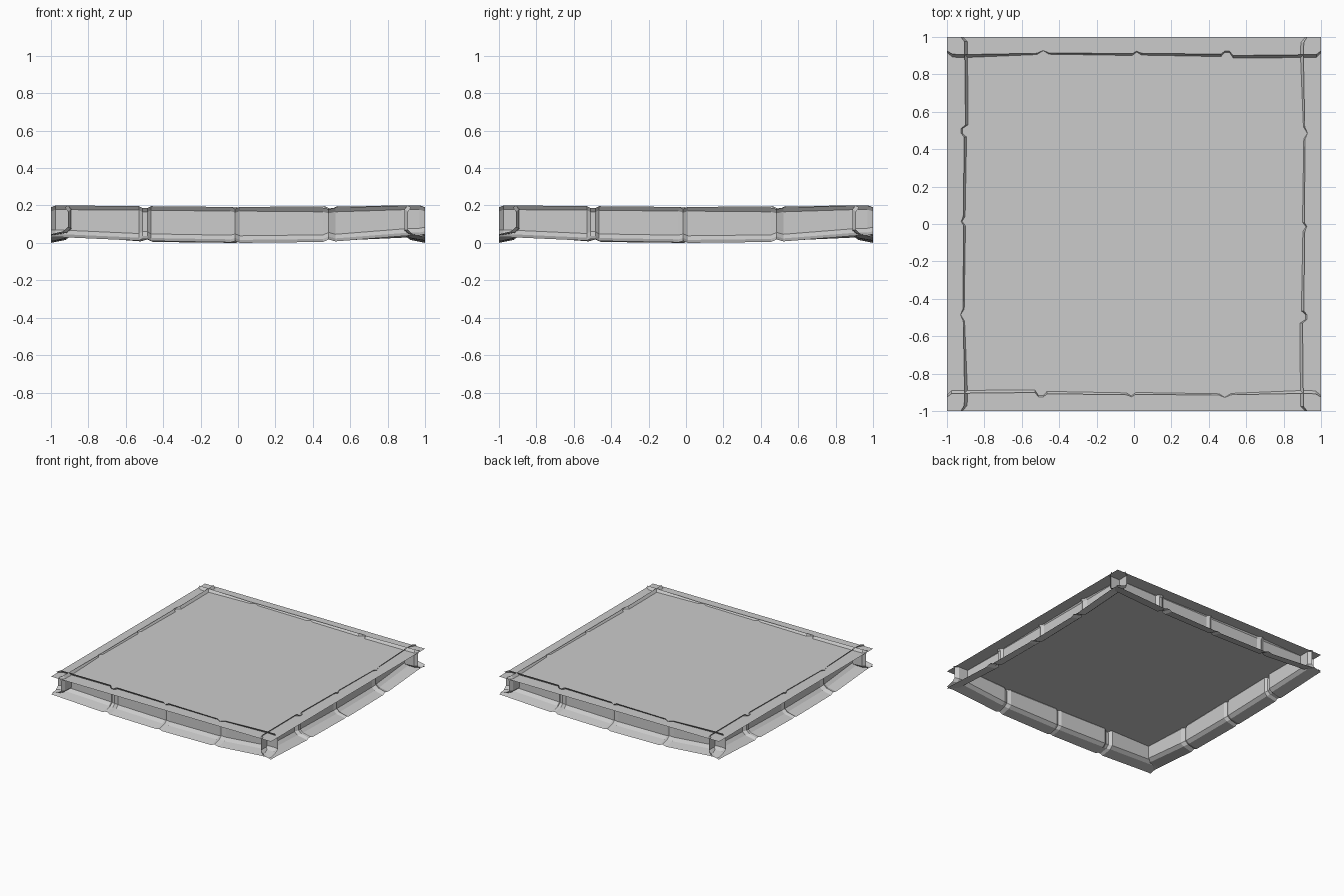
import bpy
import bmesh
from math import pi
from mathutils import Matrix

if "Cube" in bpy.data.objects:
    bpy.data.objects.remove(bpy.data.objects["Cube"])


def make_object(name, bm):
    mesh = bpy.data.meshes.new(name)
    bm.to_mesh(mesh)
    bm.free()
    obj = bpy.data.objects.new(name, mesh)
    bpy.context.collection.objects.link(obj)
    return obj


# Floor sheet just below the raised stone lips
bm = bmesh.new()
bmesh.ops.create_grid(bm, x_segments=1, y_segments=1, size=1.0,
                      matrix=Matrix.Translation((0, 0, 0.178)))
make_object("floor_sheet", bm)

# Stations along one edge: x, wall inset, lip height, foot height.
# Narrow notches separate the four worn stones.
STATIONS = [
    (-1.00, 0.910, 0.190, 0.030),
    (-0.975, 0.890, 0.200, 0.032),
    (-0.53, 0.885, 0.197, 0.012),
    (-0.51, 0.908, 0.186, 0.022),
    (-0.485, 0.908, 0.186, 0.022),
    (-0.465, 0.892, 0.196, 0.010),
    (-0.04, 0.897, 0.192, 0.003),
    (-0.015, 0.908, 0.184, 0.010),
    (0.01, 0.895, 0.192, 0.000),
    (0.455, 0.899, 0.188, 0.005),
    (0.485, 0.912, 0.180, 0.018),
    (0.52, 0.897, 0.188, 0.008),
    (0.90, 0.890, 0.200, 0.038),
    (0.97, 0.892, 0.200, 0.040),
    (1.00, 0.910, 0.190, 0.046),
]


def section(x, inset, top, foot):
    """Channel profile: flared lip, upright wall, spreading foot."""
    return [
        (x, -inset - 0.016, top),
        (x, -inset, top - 0.022),
        (x, -inset, foot + 0.038),
        (x, -inset - 0.025, foot + 0.016),
        (x, -1.0, foot),
    ]


def stone_edge(name, turns):
    bm = bmesh.new()
    rows = [[bm.verts.new(p) for p in section(*s)] for s in STATIONS]
    for a, b in zip(rows, rows[1:]):
        for i in range(len(a) - 1):
            bm.faces.new((a[i], a[i + 1], b[i + 1], b[i]))
    bm.transform(Matrix.Rotation(turns * pi / 2, 4, 'Z'))
    make_object(name, bm)


# The same stone edge turned onto all four sides
for turns, side in enumerate(("front", "right", "back", "left")):
    stone_edge(side + "_stone_edge", turns)
